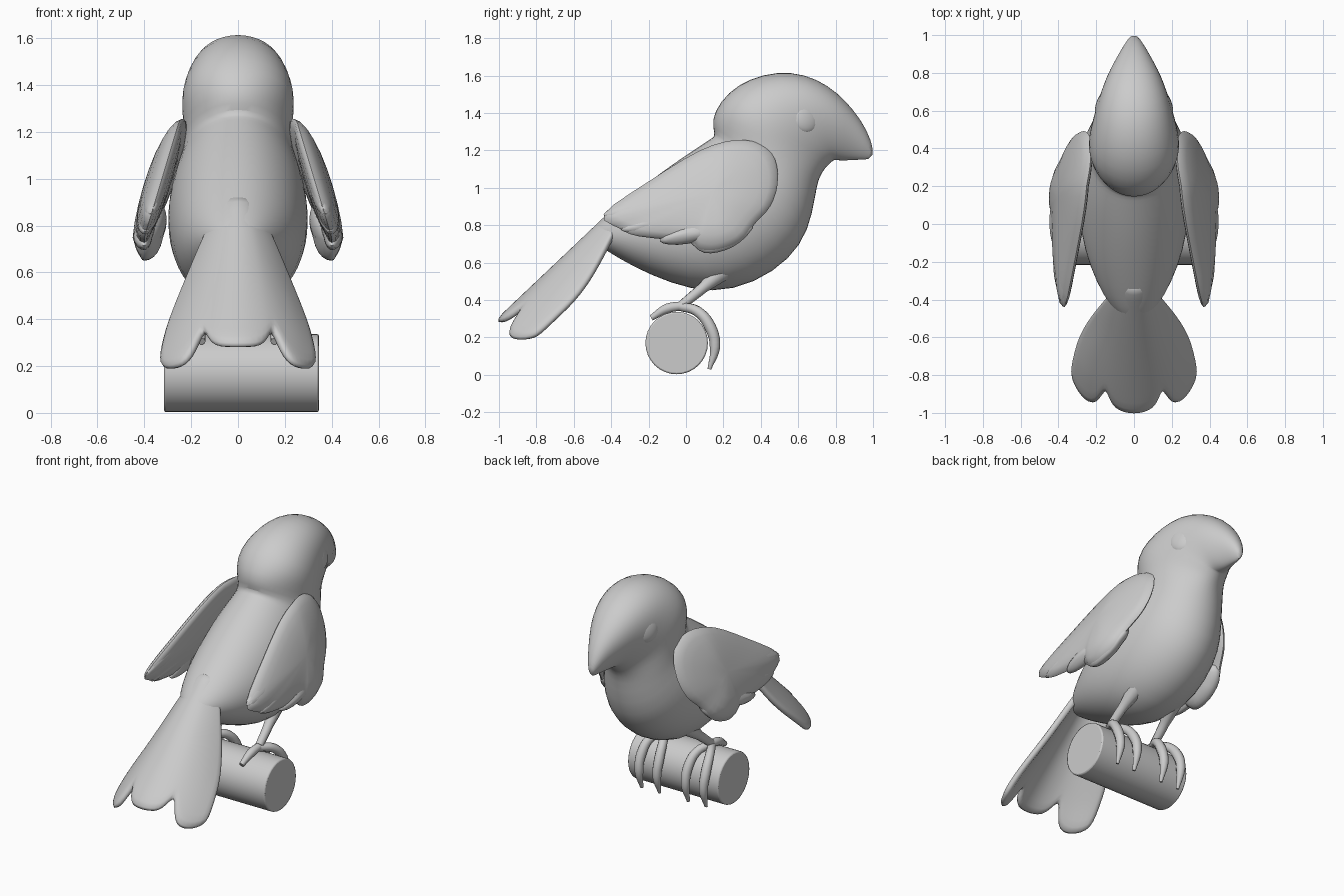
import bpy, bmesh, math
from mathutils import Vector

old = bpy.data.objects.get("Cube")
if old:
    bpy.data.objects.remove(old)

grey = bpy.data.materials.new("plain grey")
grey.use_nodes = True
grey.diffuse_color = (0.6, 0.6, 0.6, 1)
grey.node_tree.nodes["Principled BSDF"].inputs["Base Color"].default_value = (0.6, 0.6, 0.6, 1)


def finish(ob, angle=60):
    """Give an object its material and smooth shading."""
    ob.data.materials.clear()
    ob.data.materials.append(grey)
    bpy.ops.object.select_all(action="DESELECT")
    ob.select_set(True)
    bpy.context.view_layer.objects.active = ob
    bpy.ops.object.shade_smooth_by_angle(angle=math.radians(angle))
    return ob


def from_bmesh(name, bm, subdivide=0, thickness=0):
    bmesh.ops.recalc_face_normals(bm, faces=bm.faces[:])
    mesh = bpy.data.meshes.new(name)
    bm.to_mesh(mesh)
    bm.free()
    ob = bpy.data.objects.new(name, mesh)
    bpy.context.collection.objects.link(ob)
    finish(ob)
    if thickness:
        mod = ob.modifiers.new("thickness", "SOLIDIFY")
        mod.thickness = thickness
        mod.offset = 0
    if subdivide:
        mod = ob.modifiers.new("smooth", "SUBSURF")
        mod.levels = mod.render_levels = subdivide
    return ob


def bridge(bm, a, b, closed=True):
    n = len(a)
    for i in range(n if closed else n - 1):
        j = (i + 1) % n
        bm.faces.new((a[i], a[j], b[j], b[i]))


def lerp_table(table, v):
    for (a, p), (b, q) in zip(table, table[1:]):
        if v <= b:
            return p + (q - p) * max(0, (v - a) / (b - a))
    return table[-1][1]


def smooth_loop(pts, steps=3):
    """Closed Catmull-Rom curve through 2D points."""
    pts = [Vector(p) for p in pts]
    n, out = len(pts), []
    for i in range(n):
        a, b, c, d = (pts[(i + k) % n] for k in (-1, 0, 1, 2))
        for s in range(steps):
            t = s / steps
            out.append(0.5 * (2 * b + (c - a) * t + (2 * a - 5 * b + 4 * c - d) * t * t
                              + (3 * b - a - 3 * c + d) * t ** 3))
    return out


# Body, head and beak: slanted rings (upper y, z, lower y, z, half width)
rings = [
    (-.53, .755, -.51, .72, .05), (-.44, .845, -.42, .66, .13), (-.34, .925, -.28, .575, .20),
    (-.2, 1.035, -.08, .485, .265), (-.05, 1.145, .14, .43, .295), (.04, 1.205, .37, .485, .305),
    (.10, 1.245, .56, .615, .29), (.14, 1.27, .66, .77, .265), (.155, 1.285, .695, .96, .235),
    (.13, 1.36, .71, 1.05, .235), (.18, 1.465, .75, 1.11, .24), (.275, 1.555, .79, 1.145, .225),
    (.41, 1.61, .795, 1.145, .205), (.56, 1.625, .8, 1.145, .183), (.70, 1.585, .81, 1.145, .155),
    (.81, 1.51, .83, 1.145, .125), (.895, 1.42, .86, 1.145, .09), (.97, 1.31, .92, 1.15, .05),
    (1.005, 1.2, .99, 1.15, .015)]
bm = bmesh.new()
prev = None
SIDES = 24
for i, (ty, tz, by, bz, hw) in enumerate(rings):
    skew = 0.25 if i > 9 else -0.05
    loop = []
    for k in range(SIDES):
        a = math.tau * k / SIDES
        f = (1 + math.cos(a)) / 2
        x = hw * math.sin(a) * (1 + skew * math.cos(a))
        loop.append(bm.verts.new((x, by + (ty - by) * f, bz + (tz - bz) * f)))
    if prev:
        bridge(bm, prev, loop)
    else:
        bm.faces.new(loop)
    prev = loop
bm.faces.new(prev)
from_bmesh("body", bm, 1)

# Tail: arched sheet with three rounded feather ends
half_width = [(-.14, .06), (.05, .15), (.25, .23), (.42, .29), (.6, .325), (.8, .335)]
droop = [(-.14, .03), (.05, .1), (.25, .17), (.4, .2), (.8, .2)]
ends = [(0, .79), (.15, .785), (.3, .765), (.38, .71), (.44, .64), (.51, .70),
        (.6, .78), (.7, .8), (.8, .79), (.92, .75), (1, .69)]
columns = [(-t, e) for t, e in ends[:0:-1]] + ends
bm = bmesh.new()
prev = None
for t, end in columns:
    col = []
    for r in range(11):
        s = -.14 + (end + .14) * r / 10
        p = lerp_table(droop, s) * t * t
        col.append(bm.verts.new((t * lerp_table(half_width, s),
                                 -.43 - .73 * s + .68 * p, .825 - .69 * s - .73 * p)))
    if prev:
        bridge(bm, prev, col, closed=False)
    prev = col
from_bmesh("tail", bm, 1, 0.04)


# Wings: domed shells lying on a plane that flares outward toward the bottom
def wing_x(y, z):
    return min(.25 + .3 * (1.25 - z), .4) - .14 * max(0, y - .2)


def shell(name, outline, centre, side, out, inn):
    bm = bmesh.new()
    centre = Vector(centre)
    levels = [math.sin(math.pi / 2 * k / 6) for k in range(1, 7)]

    def ring(r, height):
        dome = height * math.sqrt(max(0, 1 - r * r))
        pts = [centre + (p - centre) * r for p in outline]
        return [bm.verts.new((side * (wing_x(p.x, p.y) + dome), p.x, p.y)) for p in pts]

    rim = ring(1, 0)
    for height in (out, -inn):
        prev = rim
        for r in reversed(levels[:-1]):
            loop = ring(r, height)
            bridge(bm, prev, loop)
            prev = loop
        tip = bm.verts.new((side * (wing_x(*centre) + height), centre.x, centre.y))
        for i in range(len(prev)):
            bm.faces.new((prev[i], prev[(i + 1) % len(prev)], tip))
    return from_bmesh(name, bm)


wing_outline = smooth_loop([
    (.49, 1.02), (.475, 1.155), (.395, 1.235), (.26, 1.255), (.075, 1.2), (-.19, 1.04),
    (-.44, .86), (-.35, .78), (-.25, .74), (.01, .71), (.075, .665), (.17, .66),
    (.29, .71), (.37, .81), (.45, .9)])
lobe_outline = smooth_loop([(.0, .78), (.07, .665), (.17, .655), (.29, .71), (.36, .82), (.18, .9)])
feathers = [((.1, 1.0), (-.44, .85), .07), ((.12, .91), (-.35, .775), .06),
            ((.2, .82), (-.14, .715), .06)]


def feather_outline(root, tip, width):
    root, tip = Vector(root), Vector(tip)
    d = tip - root
    n = Vector((-d.y, d.x)).normalized() * width
    return smooth_loop([root, root + d * .3 + n, root + d * .75 + n * .8, tip,
                        root + d * .75 - n * .8, root + d * .3 - n])


# Legs and toes: tapered tubes
def tube(name, points, radii):
    curve = bpy.data.curves.new(name, "CURVE")
    curve.dimensions = "3D"
    curve.bevel_depth = 1
    curve.bevel_resolution = 3
    curve.use_fill_caps = True
    curve.resolution_u = 5
    sp = curve.splines.new("BEZIER")
    sp.bezier_points.add(len(points) - 1)
    for bp, co, r in zip(sp.bezier_points, points, radii):
        bp.co, bp.radius = co, r
        bp.handle_left_type = bp.handle_right_type = "AUTO"
    ob = bpy.data.objects.new(name, curve)
    bpy.context.collection.objects.link(ob)
    bpy.ops.object.select_all(action="DESELECT")
    ob.select_set(True)
    bpy.context.view_layer.objects.active = ob
    bpy.ops.object.convert(target="MESH")
    finish(bpy.context.view_layer.objects.active)


for label, side in (("left", 1), ("right", -1)):
    shell(label + "_wing", wing_outline, (.14, .97), side, .07, .045)
    shell(label + "_wing_lobe", lobe_outline, (.18, .77), side, .035, .08)
    for i, (root, tip, w) in enumerate(feathers):
        mid = (Vector(root) + Vector(tip)) / 2
        shell(f"{label}_wing_feather_{i + 1}", feather_outline(root, tip, w), mid, side, .05, .035)

    tube(label + "_leg", [(side * .14, .2, .56), (side * .16, .09, .465), (side * .17, -.02, .375)],
         [.055, .03, .025])
    for i, dx in enumerate((-.065, .065)):
        x = side * .17
        tube(f"{label}_front_toe_{i + 1}",
             [(x, -.03, .365), (x + dx * .7, .06, .34), (x + dx, .13, .255),
              (x + dx, .155, .15), (x + dx, .125, .03)], [.024, .028, .031, .028, .01])
    tube(label + "_back_toe", [(side * .17, -.01, .37), (side * .165, -.1, .355),
                               (side * .155, -.185, .305)], [.025, .027, .016])

    # Eyes: flattened domes following the cheeks
    bpy.ops.mesh.primitive_uv_sphere_add(segments=24, ring_count=12, radius=1,
                                         location=(side * .158, .64, 1.38),
                                         rotation=(0, side * -.15, side * .4))
    eye = bpy.context.object
    eye.name = label + "_eye"
    eye.scale = (.038, .085, .09)
    finish(eye)

# Perch: short round log
bpy.ops.mesh.primitive_cylinder_add(vertices=32, radius=.167, depth=.66,
                                    location=(.015, -.05, .17), rotation=(0, math.pi / 2, 0))
perch = bpy.context.object
perch.name = "perch"
bevel = perch.modifiers.new("soft rim", "BEVEL")
bevel.width = .008
bevel.segments = 2
finish(perch, 40)
